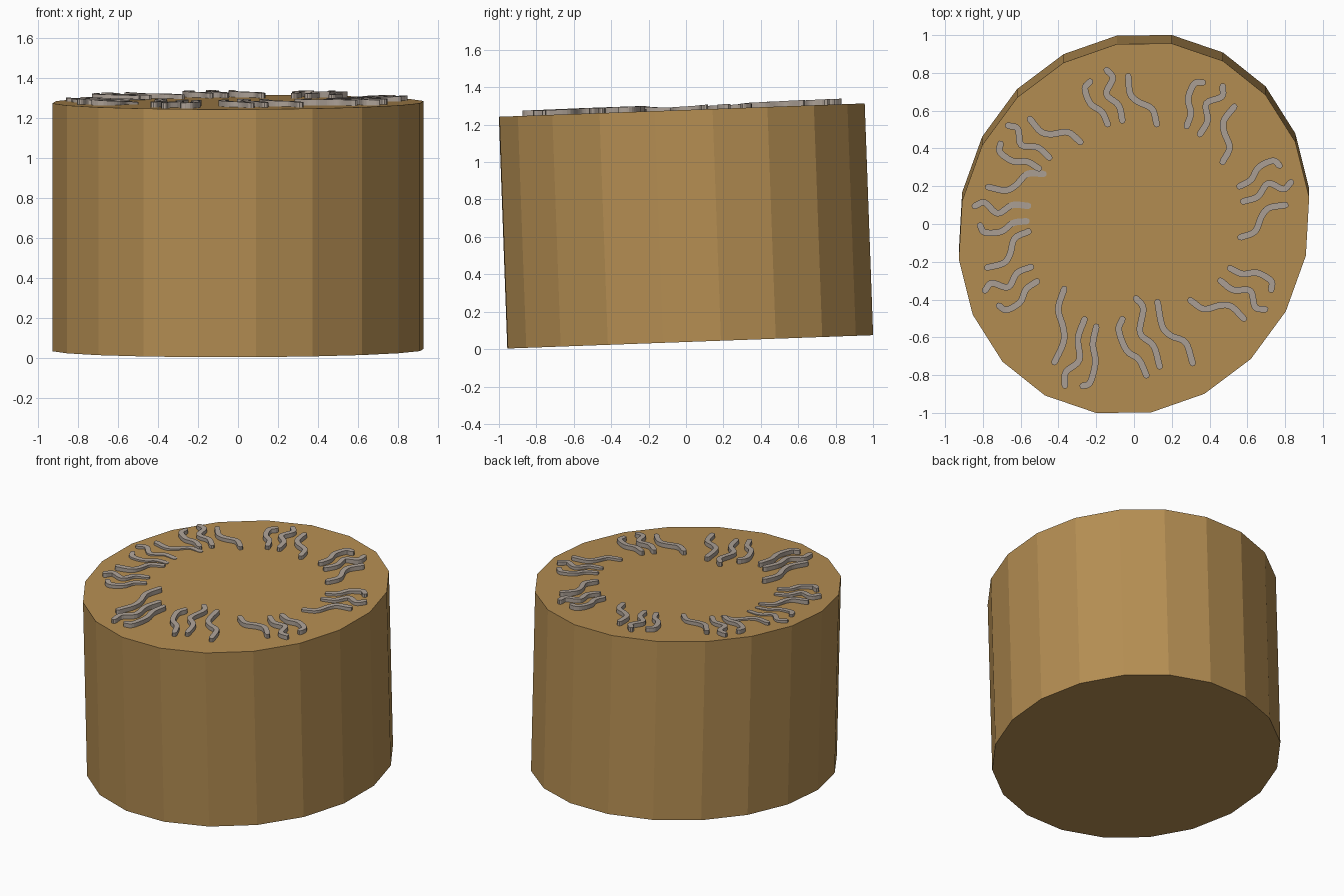
import bpy, bmesh, math
from mathutils import Vector, Matrix

if "Cube" in bpy.data.objects:
    bpy.data.objects.remove(bpy.data.objects["Cube"])

SLOPE, Z_TOP, Z_BOT = 0.0365, 1.278, 0.039


def material(name, rgb):
    m = bpy.data.materials.new(name)
    m.diffuse_color = (*rgb, 1)
    m.use_nodes = True
    m.node_tree.nodes["Principled BSDF"].inputs["Base Color"].default_value = m.diffuse_color
    return m


def make_object(name, bm, mat):
    bmesh.ops.recalc_face_normals(bm, faces=bm.faces)
    me = bpy.data.meshes.new(name)
    bm.to_mesh(me)
    bm.free()
    me.materials.append(mat)
    ob = bpy.data.objects.new(name, me)
    bpy.context.collection.objects.link(ob)
    return ob


tan = material("tan", (0.46, 0.27, 0.085))
grey = material("warm_grey", (0.42, 0.36, 0.31))

# Tilted, slightly oval 20-sided drum
bm = bmesh.new()
a, b = Vector((-0.2, -0.978)), Vector((0.91, -0.145))
rings = []
for z, shift in ((Z_BOT, 0.0225), (Z_TOP, -0.0225)):
    ring = []
    for k in range(20):
        t = math.tau * k / 20
        p = a * math.cos(t) + b * math.sin(t)
        ring.append(bm.verts.new((p.x, p.y + shift, z + SLOPE * p.y)))
    rings.append(ring)
for k in range(20):
    j = (k + 1) % 20
    bm.faces.new((rings[0][k], rings[0][j], rings[1][j], rings[1][k]))
bm.faces.new(rings[0])
bm.faces.new(rings[1])
make_object("drum", bm, tan)

# One cluster of three wavy strands, each from its inner to its outer end
STRANDS = [
    [(.56, .20), (.62, .235), (.66, .30), (.735, .335), (.77, .31)],
    [(.58, .12), (.655, .145), (.71, .215), (.79, .185), (.83, .22)],
    [(.565, -.07), (.64, -.04), (.675, .04), (.715, .085), (.80, .10)],
]
# Placement of each cluster: last strand's inner and outer end, first strand's
# inner end, then the height at the inner and outer ends
PLACES = [
    (.565, -.07, .80, .10, .56, .20, .016, .024),
    (.47, .33, .53, .62, .28, .52, .026, .030),
    (.12, .53, -.03, .78, -.14, .53, .026, .030),
    (-.285, .435, -.55, .555, -.505, .295, .022, .028),
    (-.48, .265, -.77, .195, -.57, .015, .004, .018),
    (-.56, -.04, -.775, -.23, -.515, -.305, .012, .028),
    (-.37, -.345, -.42, -.73, -.20, -.545, .030, .028),
    (.31, -.735, .125, -.415, .065, -.80, .026, .030),
    (.30, -.405, .58, -.50, .51, -.235, .030, .028),
]


def basis(p):
    o = Vector(p[0:2])
    e1, e2 = Vector(p[2:4]) - o, Vector(p[4:6]) - o
    return o, Matrix(((e1.x, e2.x), (e1.y, e2.y)))


def smooth_path(pts, steps=5):
    p = [pts[0] * 2 - pts[1]] + pts + [pts[-1] * 2 - pts[-2]]
    out = []
    for i in range(1, len(p) - 2):
        q0, q1, q2, q3 = p[i - 1:i + 3]
        for s in range(steps):
            t = s / steps
            out.append(0.5 * (2 * q1 + (q2 - q0) * t + (2 * q0 - 5 * q1 + 4 * q2 - q3) * t * t
                              + (3 * q1 - q0 - 3 * q2 + q3) * t ** 3))
    return out + [pts[-1]]


def strand(bm, path, h0, h1, r=0.017):
    # Flat-topped ribbon with rounded ends
    n = len(path) - 1
    dirs = [(path[min(i + 1, n)] - path[max(i - 1, 0)]).normalized() for i in range(n + 1)]
    secs = [(path[0] - dirs[0] * r * c, dirs[0], r * s, 0) for c, s in ((1, .4), (.7, .75))]
    secs += [(path[i], dirs[i], r, i / n) for i in range(n + 1)]
    secs += [(path[n] + dirs[n] * r * c, dirs[n], r * s, 1) for c, s in ((.7, .75), (1, .4))]
    prev = None
    for p, d, w, t in secs:
        side = Vector((-d.y, d.x)) * w
        loop = []
        for q, dz in ((p + side, None), (p - side, None), (p - side, 1), (p + side, 1)):
            off = -0.02 if dz is None else h0 + (h1 - h0) * t
            loop.append(bm.verts.new((q.x, q.y, Z_TOP + SLOPE * (q.y + 0.0225) + off)))
        if prev:
            for k in range(4):
                j = (k + 1) % 4
                bm.faces.new((prev[k], prev[j], loop[j], loop[k]))
        else:
            bm.faces.new(loop)
        prev = loop
    bm.faces.new(prev)


# Ring of strand clusters around the top
o0, m0 = basis(PLACES[0])
for n, place in enumerate(PLACES):
    o, m = basis(place)
    bm = bmesh.new()
    for pts in STRANDS:
        moved = [o + m @ (m0.inverted() @ (Vector(p) - o0)) for p in pts]
        strand(bm, smooth_path(moved), place[6], place[7])
    make_object("wavy_strands_%d" % (n + 1), bm, grey)
